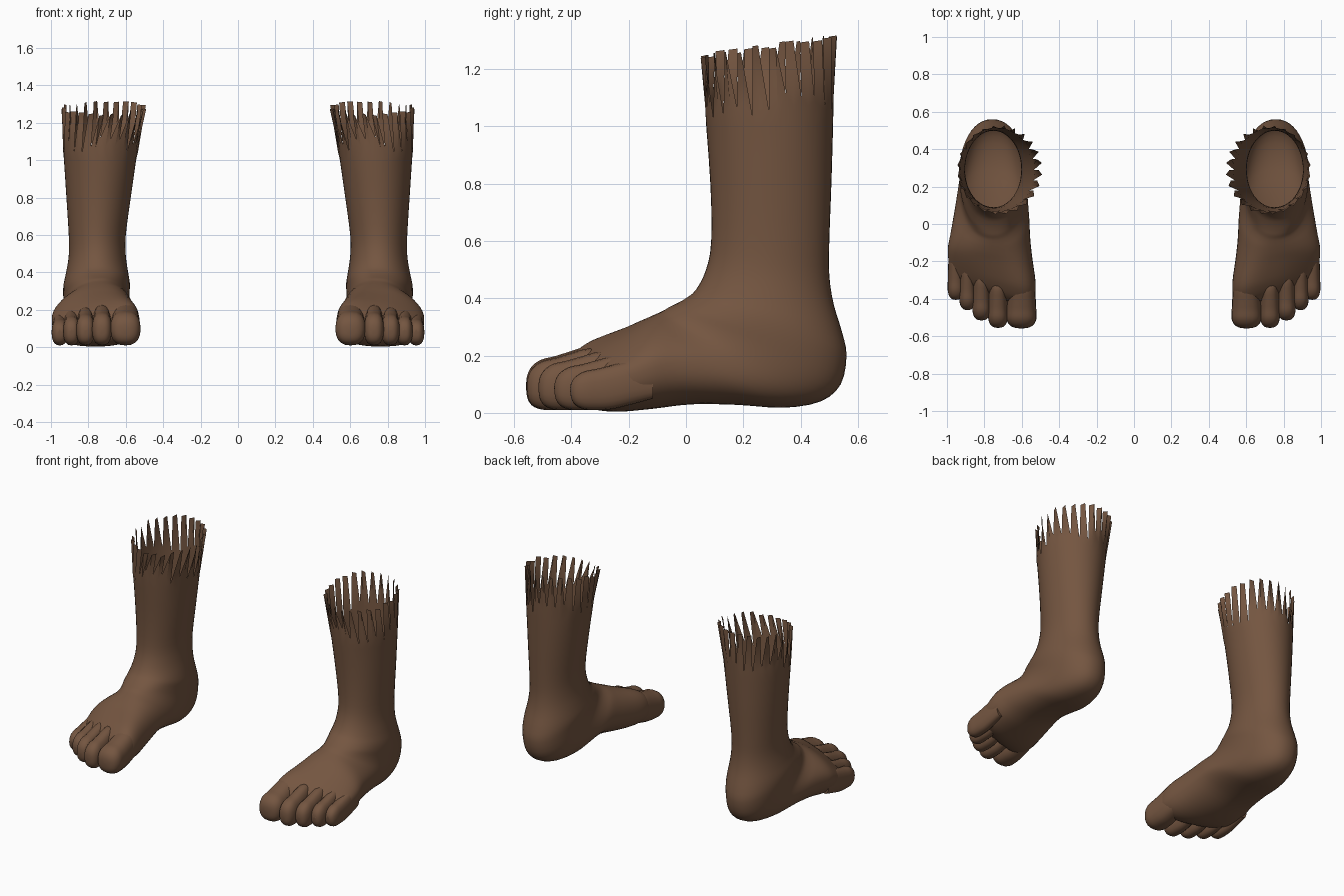
import bpy, bmesh, math, random
from mathutils import Vector

if "Cube" in bpy.data.objects:
    bpy.data.objects.remove(bpy.data.objects["Cube"])

random.seed(4)
SEGMENTS = 48

skin = bpy.data.materials.new("brown skin")
skin.diffuse_color = (0.175, 0.092, 0.052, 1)
skin.use_nodes = True
skin.node_tree.nodes["Principled BSDF"].inputs["Base Color"].default_value = skin.diffuse_color


def spline(rows, steps):
    """Catmull-Rom interpolation through rows of numbers."""
    out = []
    for i in range(len(rows) - 1):
        a, b = rows[max(i - 1, 0)], rows[i]
        c, d = rows[i + 1], rows[min(i + 2, len(rows) - 1)]
        for s in range(steps):
            t = s / steps
            out.append([0.5 * (2 * q + (r - p) * t + (2 * p - 5 * q + 4 * r - w) * t * t
                               + (3 * q - p - 3 * r + w) * t ** 3)
                        for p, q, r, w in zip(a, b, c, d)])
    out.append(list(rows[-1]))
    return out


def power(v, e):
    return math.copysign(abs(v) ** e, v)


def bridge(bm, rings):
    for a, b in zip(rings, rings[1:]):
        n = len(a)
        for i in range(n):
            bm.faces.new((a[i], a[(i + 1) % n], b[(i + 1) % n], b[i]))


def finish(bm, name, angle):
    """Make the object, smooth it and mirror it to the other side."""
    bmesh.ops.recalc_face_normals(bm, faces=bm.faces[:])
    mesh = bpy.data.meshes.new(name)
    bm.to_mesh(mesh)
    bm.free()
    obj = bpy.data.objects.new(name, mesh)
    bpy.context.collection.objects.link(obj)
    mesh.materials.append(skin)
    bpy.ops.object.select_all(action='DESELECT')
    obj.select_set(True)
    bpy.context.view_layer.objects.active = obj
    bpy.ops.object.shade_smooth_by_angle(angle=math.radians(angle))
    mirror = obj.modifiers.new("other side", 'MIRROR')
    mirror.use_mirror_merge = False
    return obj


# Sections from shin to forefoot: front y, z; back y, z; inner x, outer x
SECTIONS = [
    (.065, 1.07, .515, 1.07, .535, .935),
    (.085, .80, .508, .82, .572, .918),
    (.088, .60, .500, .60, .600, .905),
    (.070, .50, .500, .48, .600, .905),
    (.035, .43, .515, .38, .588, .918),
    (.000, .40, .545, .28, .578, .932),
    (-.035, .380, .560, .20, .580, .935),
    (-.060, .368, .540, .10, .580, .932),
    (-.080, .355, .470, .040, .575, .935),
    (-.100, .345, .340, .018, .568, .948),
    (-.125, .333, .180, .028, .560, .965),
    (-.160, .315, .020, .030, .555, .983),
    (-.200, .293, -.120, .014, .543, .995),
    (-.260, .262, -.240, .004, .527, .992),
    (-.310, .232, -.310, .012, .530, .982),
    (-.360, .190, -.355, .035, .550, .955),
    (-.390, .140, -.380, .070, .620, .880),
]


def section_point(row, a, radius=1.0):
    fy, fz, by, bz, xi, xo = row
    u, v = math.cos(a) * radius, math.sin(a) * radius
    foot = min(max((.45 - fz) / .2, 0), 1)          # 0 on the shin, 1 on the forefoot
    x = (xi + xo) / 2 + power(u, 1 - .25 * foot) * (xo - xi) / 2
    y = (fy + by) / 2 + v * (fy - by) / 2
    z = (fz + bz) / 2 + power(v, 1 - .15 * foot) * (fz - bz) / 2
    z -= .05 * foot * u * max(v, 0)                 # instep falls to the outside
    z += .07 * foot * math.exp(-((y - .04) / .16) ** 2) * max(-u, 0) * max(-v, 0) ** .5
    y += .3 * min(max((-y - .05) / .25, 0), 1) * (x - .75)
    return Vector((x, y, z))


# Shin, heel and instep as one open loft
bm = bmesh.new()
rings = [[bm.verts.new(section_point(row, math.tau * i / SEGMENTS)) for i in range(SEGMENTS)]
         for row in spline(SECTIONS, 3)]
bridge(bm, rings)
bm.faces.new(rings[-1])

# Torn upper edge: slanted blades with narrow tips
TIP = (.05, 1.25, .528, 1.32, .490, .945)
top = rings[0]
for i in range(0, SEGMENTS, 2):
    top[i].co.z += random.uniform(-.045, .06)
step = math.tau / SEGMENTS
for i in range(0, SEGMENTS, 2):
    drop = Vector((0, 0, random.uniform(-.015, .005)))
    left = bm.verts.new(section_point(TIP, (i + 1.2) * step, 1.0) + drop)
    right = bm.verts.new(section_point(TIP, (i + 2.0) * step, .91) + drop)
    v0, v1, v2 = top[i], top[i + 1], top[(i + 2) % SEGMENTS]
    bm.faces.new((v0, left, v1))
    bm.faces.new((v1, left, right))
    bm.faces.new((v1, right, v2))
finish(bm, "leg_and_foot", 50)

# Toes: x, tip y, half width, height at the base
TOES = {
    "big_toe": (.602, -.558, .082, .232),
    "second_toe": (.727, -.555, .054, .225),
    "third_toe": (.815, -.515, .050, .214),
    "fourth_toe": (.890, -.460, .045, .200),
    "little_toe": (.953, -.405, .044, .182),
}
# Toe profile: distance along, width factor, top factor, bottom z
PROFILE = [(0, .70, .95, .05), (.25, .88, 1.0, .03), (.48, .94, .92, .014), (.66, .97, .85, .010),
           (.82, .98, .80, .012), (.93, .80, .70, .026), (.985, .48, .57, .052), (1, .10, .43, .088)]
for name, (x, tip, half, height) in TOES.items():
    bm = bmesh.new()
    rings = []
    for d, w, t, low in spline(PROFILE, 3):
        y = tip + .29 * (1 - d)
        high = max(height * t, low + .006)
        ring = []
        for i in range(20):
            a = math.tau * i / 20
            ring.append(bm.verts.new((x + half * w * power(math.cos(a), .8), y,
                                      (high + low) / 2 + power(math.sin(a), .85) * (high - low) / 2)))
        rings.append(ring)
    bridge(bm, rings)
    bm.faces.new(rings[0])
    bm.faces.new(rings[-1])
    finish(bm, name, 60)
